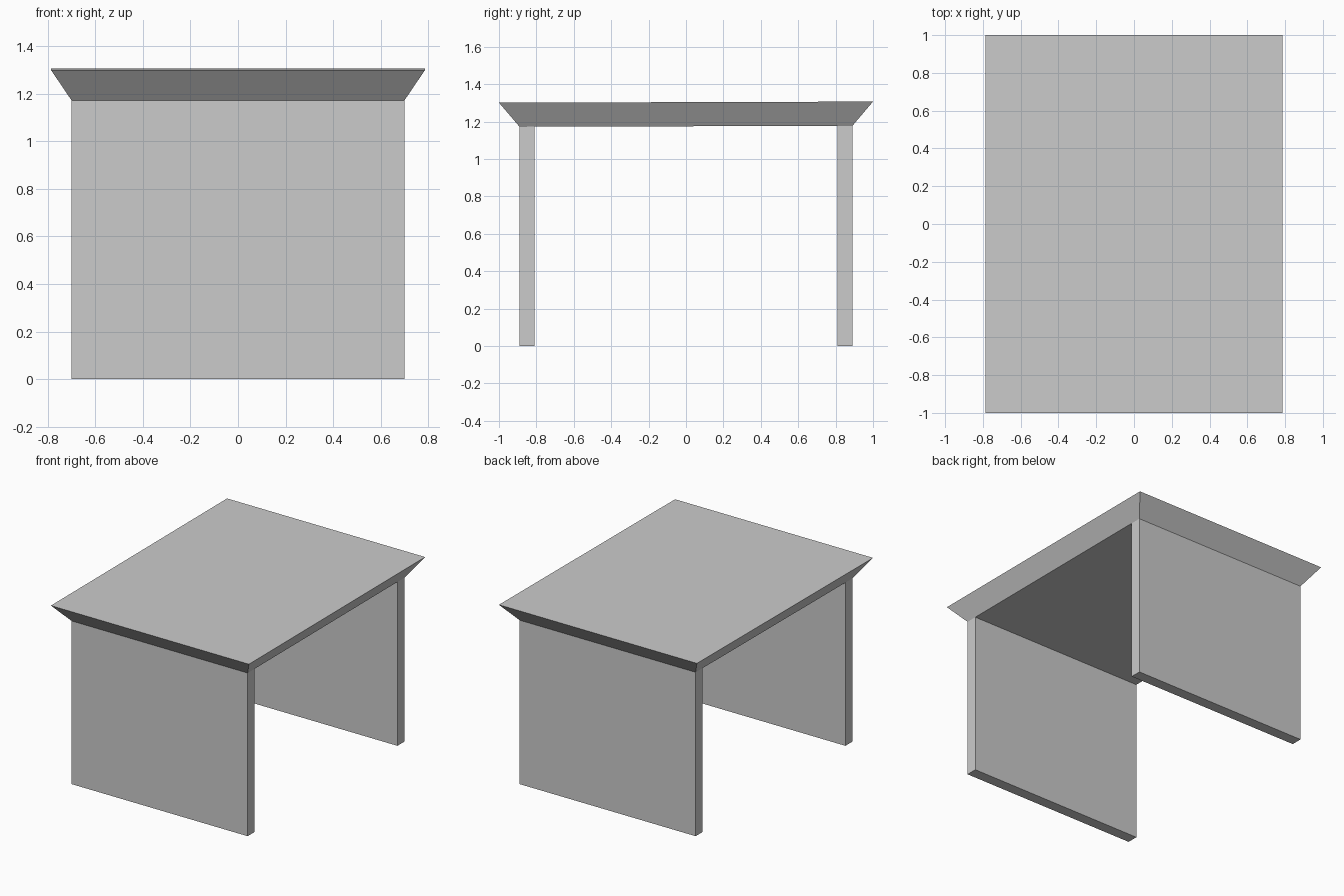
import bpy
import bmesh

cube = bpy.data.objects.get("Cube")
if cube:
    bpy.data.objects.remove(cube, do_unlink=True)

grey = bpy.data.materials.new("plain grey")
grey.use_nodes = True
colour = (0.6, 0.6, 0.6, 1)
grey.diffuse_color = colour
grey.node_tree.nodes["Principled BSDF"].inputs["Base Color"].default_value = colour

TILT = 0.003  # the top rises very slightly to the back


def frustum(name, low, high):
    """Solid between two rectangles: (x0, x1, y0, y1, z, slope)."""
    bm = bmesh.new()
    rings = []
    for x0, x1, y0, y1, z, slope in (low, high):
        corners = ((x0, y0), (x1, y0), (x1, y1), (x0, y1))
        rings.append([bm.verts.new((x, y, z + slope * y)) for x, y in corners])
    bottom, top = rings
    bm.faces.new(bottom[::-1])
    bm.faces.new(top)
    for i in range(4):
        j = (i + 1) % 4
        bm.faces.new((bottom[i], bottom[j], top[j], top[i]))
    mesh = bpy.data.meshes.new(name)
    bm.to_mesh(mesh)
    bm.free()
    mesh.materials.append(grey)
    obj = bpy.data.objects.new(name, mesh)
    bpy.context.collection.objects.link(obj)


# Table top with undercut, sloping edges
HALF_W, OUT, IN = 0.70, 0.89, 0.81
UNDER = 1.175
frustum("table_top",
        (-HALF_W, HALF_W, -OUT, OUT, UNDER, TILT),
        (-0.787, 0.787, -1, 1, 1.304, TILT))

# Full-width panel legs
for name, y0, y1 in (("front_leg", -OUT, -IN), ("back_leg", IN, OUT)):
    frustum(name,
            (-HALF_W, HALF_W, y0, y1, 0, 0),
            (-HALF_W, HALF_W, y0, y1, UNDER, TILT))
